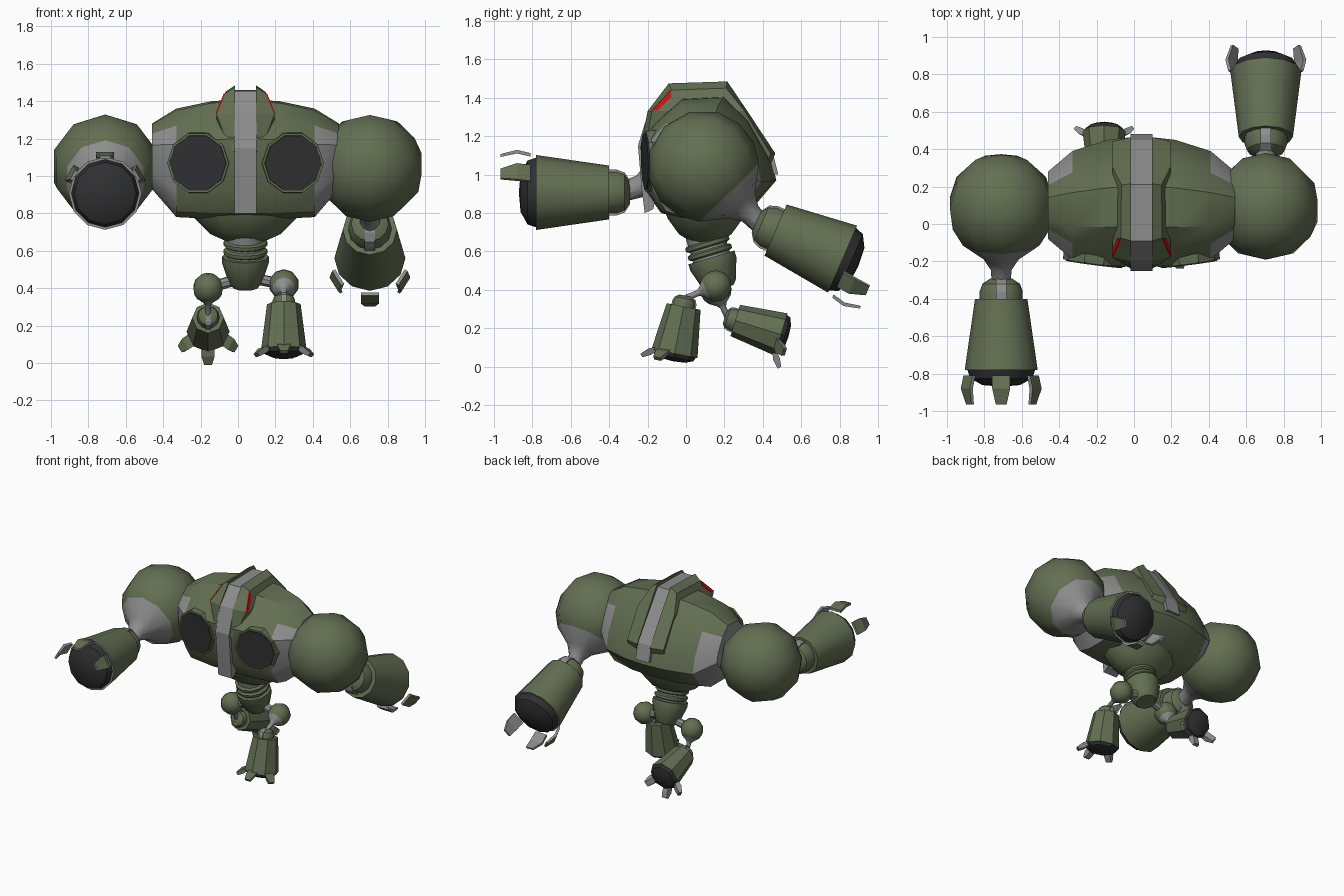
import bpy, bmesh, math
from mathutils import Vector, Matrix

if "Cube" in bpy.data.objects:
    bpy.data.objects.remove(bpy.data.objects["Cube"])

CX = 0.04  # body centre line


def mat(name, rgb):
    m = bpy.data.materials.new(name)
    m.diffuse_color = (*rgb, 1)
    m.use_nodes = True
    m.node_tree.nodes["Principled BSDF"].inputs["Base Color"].default_value = m.diffuse_color
    return m


MATS = [mat("olive_green", (0.125, 0.16, 0.085)), mat("joint_grey", (0.27, 0.27, 0.275)),
        mat("dark_glass", (0.03, 0.03, 0.032)), mat("eye_red", (0.6, 0.005, 0.005))]
GREEN, GREY, DARK, RED = range(4)


def finish(name, bm, angle=35):
    bmesh.ops.remove_doubles(bm, verts=bm.verts, dist=1e-5)
    bmesh.ops.recalc_face_normals(bm, faces=bm.faces)
    me = bpy.data.meshes.new(name)
    bm.to_mesh(me)
    bm.free()
    for m in MATS:
        me.materials.append(m)
    ob = bpy.data.objects.new(name, me)
    bpy.context.collection.objects.link(ob)
    bpy.context.view_layer.objects.active = ob
    ob.select_set(True)
    bpy.ops.object.shade_smooth_by_angle(angle=math.radians(angle))
    ob.select_set(False)
    return ob


def frame(origin, axis, up):
    """Local z runs along the axis, local y points towards up."""
    w = Vector(axis).normalized()
    v = Vector(up)
    v = (v - w * v.dot(w)).normalized()
    m = Matrix((v.cross(w), v, w)).transposed().to_4x4()
    m.translation = Vector(origin)
    return m


def lathe(name, M, prof, mats, segs=10, sx=1, sy=1):
    """Revolve (t, r) points; mats gives one colour per band."""
    bm = bmesh.new()
    rings = []
    for t, r in prof:
        rings.append([bm.verts.new(M @ Vector((sx * r * math.sin(2 * math.pi * k / segs),
                     sy * r * math.cos(2 * math.pi * k / segs), t))) for k in range(segs)])
    for i in range(len(rings) - 1):
        for k in range(segs):
            a, b, n = rings[i], rings[i + 1], (k + 1) % segs
            bm.faces.new((a[k], a[n], b[n], b[k])).material_index = mats[min(i, len(mats) - 1)]
    for ring, pt, mi in ((rings[0], prof[0], mats[0]), (rings[-1], prof[-1], mats[-1])):
        if pt[1] > 1e-4:
            bm.faces.new(ring).material_index = mi
    return finish(name, bm)


def prism(name, M, pts, half, mi, tip=1.0, tip_from=9.0, under=None):
    """Extrude a (z, y) outline along local x, narrowing past tip_from."""
    bm = bmesh.new()
    sides = [[bm.verts.new(M @ Vector((s * half * (tip if t > tip_from else 1), r, t)))
              for t, r in pts] for s in (-1, 1)]
    bm.faces.new(sides[0])
    bm.faces.new(sides[1])
    for k in range(len(pts)):
        n = (k + 1) % len(pts)
        bm.faces.new((sides[0][k], sides[0][n], sides[1][n], sides[1][k]))
    bmesh.ops.recalc_face_normals(bm, faces=bm.faces)
    up = M.to_3x3() @ Vector((0, 1, 0))
    for f in bm.faces:
        f.material_index = under if under is not None and f.normal.dot(up) < 0.3 else mi
    return finish(name, bm, 20)


def rod(name, a, b, r):
    d = Vector(b) - Vector(a)
    return lathe(name, frame(a, d, (0.1, 0.2, 1)), [(0, r), (d.length, r)], [GREY], 8)


def ball_joint(name, c, target, R, segs):
    """Green ball with a grey socket that tapers into a rod."""
    d = Vector(target) - Vector(c)
    angs = [180, 150, 120, 95, 70, 48]
    prof = [(R * math.cos(math.radians(a)), max(R * math.sin(math.radians(a)), 0)) for a in angs]
    prof += [(R * 0.98, R * 0.34), (R * 1.2, R * 0.2), (max(d.length + R * 0.1, R * 1.3), R * 0.18)]
    lathe(name, frame(c, d, (0, 0.1, 1)), prof, [GREEN] * 5 + [GREY], segs)


def limb(name, end, axis, up, length, r0, r1, joint_r, claw, half, dome, segs):
    """Tapered sleeve with a round joint, dark domed end and three claws."""
    M = frame(end, axis, up)
    lathe(name + "_sleeve", M, [(-length, 0), (-length, r0), (0, r1), (0, r1 * 0.93), (dome * 0.5, r1 * 0.85),
          (dome * 0.9, r1 * 0.52), (dome, 0)], [GREEN, GREEN, GREY, DARK], segs)
    j = joint_r
    jp = [(-length - j * 0.95, j * 0.5), (-length - j * 0.7, j * 0.87),
          (-length - j * 0.35, j), (-length + 0.02, j)]
    lathe(name + "_joint", M, [(jp[0][0], 0)] + jp, [GREEN], 12)
    outline = [(t, r + 0.004) for t, r in jp] + [(t, -r - 0.004) for t, r in reversed(jp)]
    prism(name + "_joint_slot", M, outline, j * 0.25, GREY)
    tip_from = claw[1][0] + 0.001
    for k in (-1, 0, 1):
        prism(f"{name}_claw_{k + 2}", M @ Matrix.Rotation(k * math.radians(60), 4, 'Z'), claw, half,
              GREEN, 0.6, tip_from, GREY)


# Torso: side profile lofted across the width
prof = [(-.235, 1.2), (-.13, 1.31), (-.02, 1.4), (.2, 1.41), (.33, 1.29), (.44, 1.1), (.47, .97),
        (.35, .83), (.2, .77), (0, .77), (-.13, .8), (-.215, .92)]
sections = [(.50, -.08, .28, .93, 1.28), (.37, -.19, .39, .78, 1.36), (.18, -.22, .45, .77, 1.4)]
sections = [(-u, *s) for u, *s in sections] + [(0, -.235, .47, .77, 1.41)] + sections[::-1]
bm = bmesh.new()
rings = []
for u, y0, y1, z0, z1 in sections:
    rings.append([bm.verts.new((CX + u, y0 + (y + .235) / .705 * (y1 - y0),
                  z0 + (z - .77) / .64 * (z1 - z0))) for y, z in prof])
for a, b in zip(rings, rings[1:]):
    for k in range(12):
        n = (k + 1) % 12
        bm.faces.new((a[k], a[n], b[n], b[k]))
bm.faces.new(rings[0])
bm.faces.new(rings[-1])
for f in bm.faces:
    c = f.calc_center_median()
    if abs(c.x - CX) > .4 and c.z < 1.25:
        f.material_index = GREY  # side sockets
finish("torso", bm)

# Belly bowl, waist rings and pelvis
lathe("belly", frame((CX, .1, 0), (0, 0, 1), (0, 1, 0)),
      [(.65, .1), (.69, .19), (.77, .27), (.86, .32)], [GREEN], 12, 1, .72)
wM = frame((CX, .105, .66), (0, .3, -1), (0, 1, 0))
lathe("waist_core", wM, [(-.04, .1), (.12, .1)], [GREY], 12)
for i, t in enumerate((.005, .05)):
    lathe(f"waist_ring_{i + 1}", wM, [(t, .105), (t + .008, .118), (t + .026, .118), (t + .034, .105)], [GREEN], 12)
lathe("pelvis", wM, [(.095, .125), (.13, .125), (.24, .09), (.265, .07)], [GREEN], 12)

# Centre strip over front, top and back
sM = Matrix.Translation((CX, 0, 0)) @ Matrix(((1, 0, 0, 0), (0, 0, 1, 0), (0, 1, 0, 0), (0, 0, 0, 1)))
prism("centre_strip", sM, [(-.215, .8), (-.23, .92), (-.25, 1.15), (-.195, 1.33), (-.09, 1.455), (.21, 1.46),
      (.45, 1.12), (.48, 1.0), (.4, 1.0), (.15, 1.25), (-.1, 1.2), (-.17, .82)], .058, GREY)

crest = [(-.24, 1.13), (-.2, 1.33), (-.09, 1.475), (.215, 1.485), (.32, 1.33), (.465, 1.11), (.43, 1.03)]


def crest_u(z):
    return .155 - .4 * max(0, z - 1.33)


for s, side in ((-1, "left"), (1, "right")):
    # Crest fins beside the strip
    bm = bmesh.new()
    inner = [bm.verts.new((CX + s * .055, y, z)) for y, z in crest]
    outer = []
    for y, z in crest:
        zo = z - .035 if z > 1.4 else z
        u = .08 if y < -.22 else crest_u(zo)
        outer.append(bm.verts.new((CX + s * u, .12 + (y - .12) * .93, zo)))
    for k in range(7):
        n = (k + 1) % 7
        bm.faces.new((inner[k], inner[n], outer[n], outer[k]))
    bm.faces.new(inner)
    bm.faces.new([outer[k] for k in (1, 2, 3, 4)])
    bm.faces.new([outer[k] for k in (0, 1, 4, 5, 6)])
    finish("crest_fin_" + side, bm, 20)
    # Eye plate
    bm = bmesh.new()
    tri = [(-.176, 1.335), (-.08, 1.44), (-.075, 1.405), (-.145, 1.335)]
    lo, hi = [[bm.verts.new((CX + s * (crest_u(z) + o), y, z)) for y, z in tri] for o in (-.003, .005)]
    bm.faces.new(lo)
    bm.faces.new(hi)
    for k in range(4):
        n = (k + 1) % 4
        bm.faces.new((lo[k], lo[n], hi[n], hi[k]))
    for f in bm.faces:
        f.material_index = RED
    finish("eye_" + side, bm, 10)
    # Chest vents
    vM = frame((CX + s * .248, -.16, 1.07), (s * .13, -1, -.03), (0, 0, 1))
    vM = vM @ Matrix.Rotation(math.radians(18), 4, 'Z')
    lathe("chest_vent_rim_" + side, vM, [(0, .17), (.05, .166)], [GREEN], 10)
    lathe("chest_vent_" + side, vM, [(.045, .155), (.056, .153)], [DARK], 10)

# Arms: one reaches forward, one swings back
ball_joint("shoulder_left", (-.71, .09, 1.045), (-.71, -.30, .92), .29, 10)
ball_joint("shoulder_right", (.705, .09, 1.045), (.705, .38, .75), .29, 10)
hand = [(.03, .205), (.10, .222), (.185, .20), (.185, .185), (.10, .203), (.03, .187)]
limb("forearm_left", (-.71, -.78, .907), (0, -1, 0), (0, 0, 1), .38, .14, .195, .115, hand, .048, .09, 12)
limb("forearm_right", (.705, .815, .56), (0, .917, -.398), (0, 0, -1), .38, .145, .19, .115, hand, .048, .09, 12)

# Legs: one forward, one back
foot = [(-.015, .105), (.0, .14), (.035, .175), (.05, .16), (.03, .12), (.005, .095)]
for side, hip, knee in (("right", (.245, .155, .42), (.245, -.01, .355)),
                        ("left", (-.16, .155, .4), (-.16, .225, .235))):
    rod("hip_rod_" + side, (CX, .17, .46), hip, .03)
    ball_joint("hip_" + side, hip, knee, .082, 10)
limb("shin_right", (.245, -.06, .068), (0, -.19, -.98), (0, -1, 0), .25, .09, .122, .06, foot, .035, .04, 8)
limb("shin_left", (-.16, .495, .168), (0, .95, -.29), (0, 0, -1), .25, .085, .115, .06, foot, .035, .04, 8)
